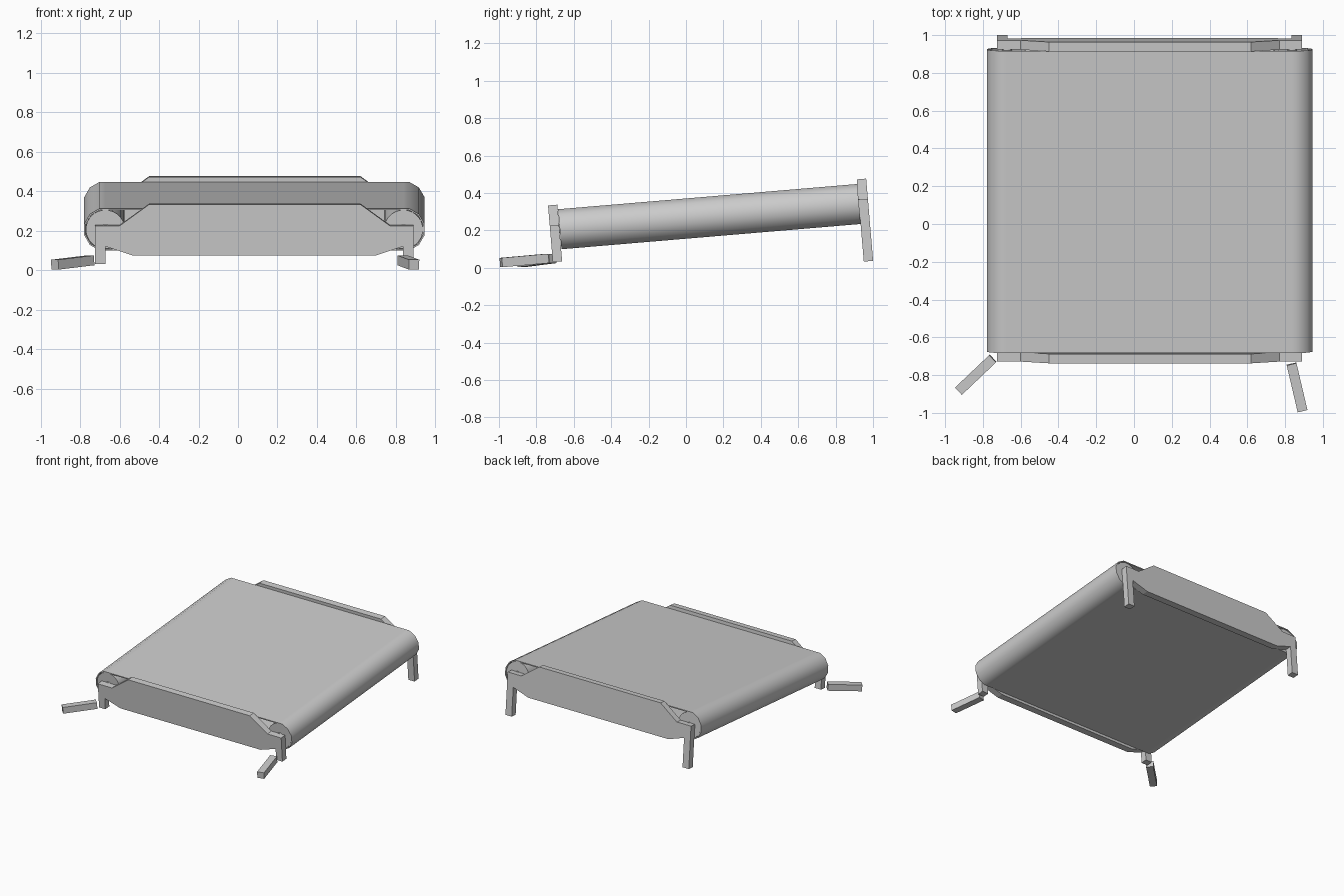
import bpy, bmesh, math
from mathutils import Matrix, Vector

if "Cube" in bpy.data.objects:
    bpy.data.objects.remove(bpy.data.objects["Cube"])

TILT = Matrix.Rotation(math.radians(4.82), 4, 'X')   # whole deck leans up to the back
ROLLER_X = (-0.672, 0.838)
MID_W = 0.262

grey = bpy.data.materials.new("grey")
grey.diffuse_color = (0.6, 0.6, 0.6, 1)
grey.use_nodes = True
grey.node_tree.nodes["Principled BSDF"].inputs["Base Color"].default_value = grey.diffuse_color


def finish(name, bm, matrix=TILT, smooth=False):
    bmesh.ops.recalc_face_normals(bm, faces=bm.faces)
    mesh = bpy.data.meshes.new(name)
    bm.to_mesh(mesh)
    bm.free()
    mesh.materials.append(grey)
    ob = bpy.data.objects.new(name, mesh)
    bpy.context.collection.objects.link(ob)
    ob.matrix_world = matrix
    if smooth:
        bpy.ops.object.select_all(action='DESELECT')
        ob.select_set(True)
        bpy.context.view_layer.objects.active = ob
        bpy.ops.object.shade_smooth_by_angle(angle=math.radians(35))
    return ob


def prism(name, profile, y0, y1, smooth=False):
    """Extrude an (x, z) outline along y."""
    bm = bmesh.new()
    face = bm.faces.new([bm.verts.new((x, y0, z)) for x, z in profile])
    new = bmesh.ops.extrude_face_region(bm, geom=[face])["geom"]
    bmesh.ops.translate(bm, vec=(0, y1 - y0, 0),
                        verts=[g for g in new if isinstance(g, bmesh.types.BMVert)])
    return finish(name, bm, smooth=smooth)


def circle(cx, r, n):
    return [(cx + r * math.cos(2 * math.pi * (i + 0.5) / n),
             MID_W + r * math.sin(2 * math.pi * (i + 0.5) / n)) for i in range(n)]


def belt_loop(r):
    """Stadium outline around both rollers."""
    steps = (-90, -75, -45, -15, 15, 45, 75, 90)
    pts = []
    for cx, turn in ((ROLLER_X[1], 0), (ROLLER_X[0], 180)):
        for a in steps:
            rr = r * math.cos(math.radians(15)) if abs(a) == 90 else r
            t = math.radians(a + turn)
            pts.append((cx + rr * math.cos(t), MID_W + rr * math.sin(t)))
    return pts


# Belt: hollow band
bm = bmesh.new()
rings = [[bm.verts.new((x, y, z)) for x, z in belt_loop(r)]
         for r, y in ((0.111, -0.655), (0.111, 0.95), (0.103, 0.95), (0.103, -0.655))]
for a, b in zip(rings, rings[1:] + rings[:1]):
    for i in range(len(a)):
        j = (i + 1) % len(a)
        bm.faces.new((a[i], a[j], b[j], b[i]))
finish("belt", bm, smooth=True)

# Rollers and their axles
for side, cx in zip(("left", "right"), ROLLER_X):
    prism(side + "_roller", circle(cx, 0.099, 24), -0.65, 0.945, True)
    prism(side + "_axle", circle(cx, 0.027, 12), -0.66, 0.955, True)


# End plates with legs; the front legs are snapped short
def end_plate(name, y0, y1, foot):
    prism(name, [(-0.725, foot), (-0.67, foot), (-0.67, 0.18), (-0.535, 0.135),
                 (0.70, 0.135), (0.835, 0.18), (0.835, foot), (0.89, foot),
                 (0.89, 0.285), (0.77, 0.285), (0.62, 0.394), (-0.45, 0.394),
                 (-0.60, 0.285), (-0.725, 0.285)], y0, y1)


end_plate("front_plate", -0.707, -0.657, 0.09)
end_plate("back_plate", 0.95, 1.0, -0.047)


# Broken leg pieces lying on the floor
def broken_leg(name, near, far):
    near, far = Vector(near), Vector(far)
    d = far - near
    bm = bmesh.new()
    bmesh.ops.create_cube(bm, size=1)
    bmesh.ops.scale(bm, vec=(0.053, d.length, 0.05), verts=bm.verts)
    yaw = math.atan2(-d.x, d.y)
    pitch = math.atan2(d.z, math.hypot(d.x, d.y))
    finish(name, bm, Matrix.Translation((near + far) / 2)
           @ Matrix.Rotation(yaw, 4, 'Z') @ Matrix.Rotation(pitch, 4, 'X'))


broken_leg("left_broken_leg", (-0.747, -0.712, 0.050), (-0.928, -0.884, 0.028))
broken_leg("right_broken_leg", (0.834, -0.741, 0.050), (0.892, -0.989, 0.028))
